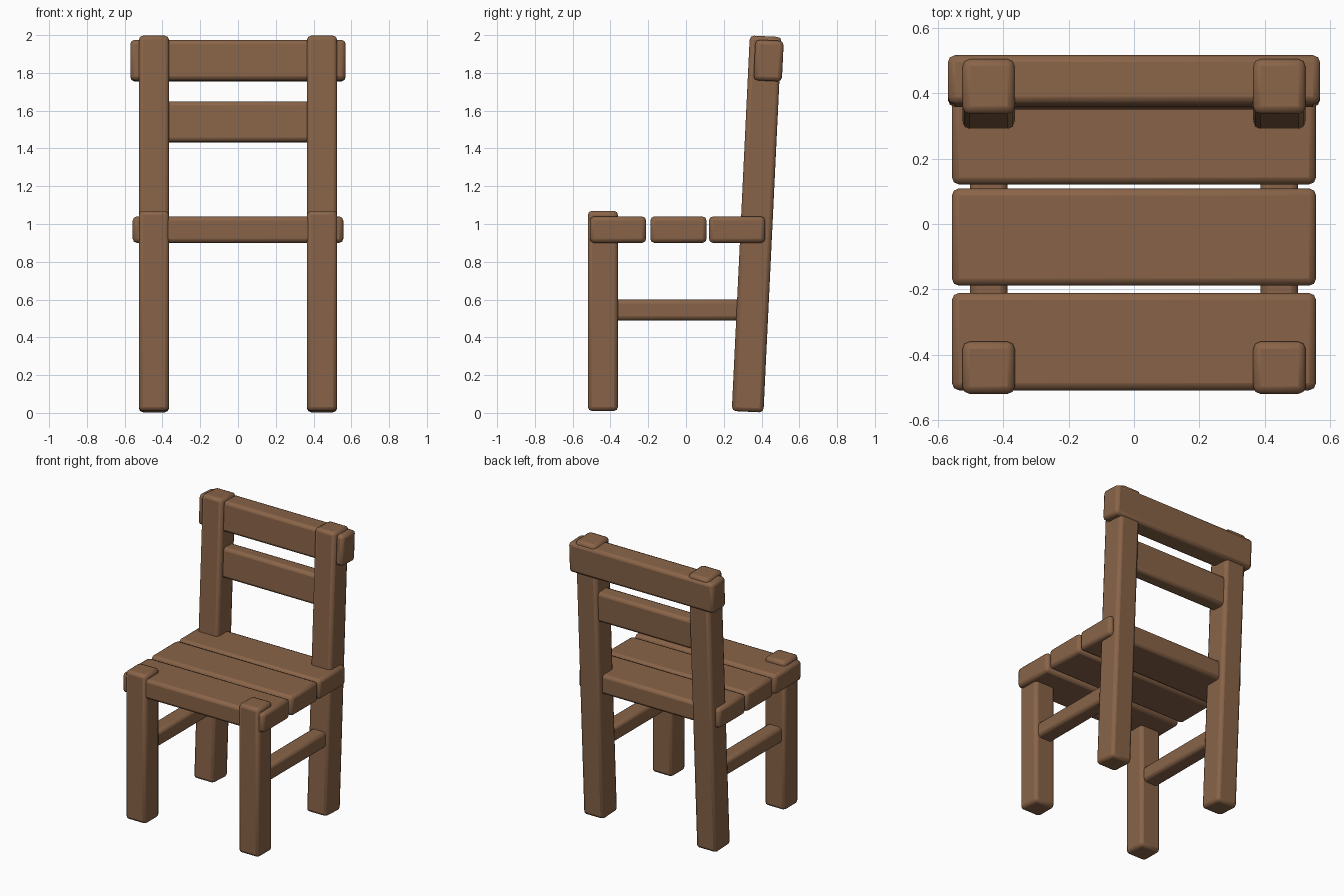
import bpy
import math
from mathutils import Vector

if "Cube" in bpy.data.objects:
    bpy.data.objects.remove(bpy.data.objects["Cube"], do_unlink=True)

wood = bpy.data.materials.new("warm brown wood")
wood.use_nodes = True
BROWN = (0.25, 0.127, 0.065, 1.0)
wood.diffuse_color = BROWN
wood.node_tree.nodes["Principled BSDF"].inputs["Base Color"].default_value = BROWN

LEG_X = 0.445                 # leg centre line, either side
TILT = math.radians(-2.75)    # backward lean of the back frame


def plank(name, size, location, tilt=0.0, bevel=0.022):
    """A timber block with rounded edges."""
    bpy.ops.mesh.primitive_cube_add(size=1, location=location)
    ob = bpy.context.object
    ob.name = name
    ob.scale = size
    bpy.ops.object.transform_apply(location=False, rotation=False, scale=True)
    ob.rotation_euler.x = tilt
    ob.data.materials.append(wood)
    mod = ob.modifiers.new("rounded edges", "BEVEL")
    mod.width = bevel
    mod.segments = 2
    bpy.ops.object.shade_smooth_by_angle(angle=math.radians(30))
    return ob


def back_point(z, offset=0.0):
    """Point on the leaning back frame at height z, pushed back by offset."""
    return Vector((0, 0.374 + (z - 1.0) * math.tan(-TILT) + offset, z))


# Legs and side stretchers
for side, sx in (("left", 1), ("right", -1)):
    x = sx * LEG_X
    plank(f"front_leg_{side}", (0.16, 0.16, 1.06), (x, -0.44, 0.54))
    plank(f"back_leg_{side}", (0.16, 0.168, 1.99),
          back_point(1.0) + Vector((x, 0, 0)), TILT)
    plank(f"side_stretcher_{side}", (0.115, 0.72, 0.11), (x, -0.04, 0.545))

# Seat slats
for name, y in (("front", -0.36), ("middle", -0.04), ("back", 0.27)):
    plank(f"seat_slat_{name}", (1.115, 0.298, 0.14), (0, y, 0.97))

# Back rails
plank("top_rail", (1.14, 0.15, 0.215), back_point(1.865, 0.022), TILT)
plank("middle_rail", (0.9, 0.11, 0.215), back_point(1.54, 0.01), TILT)
